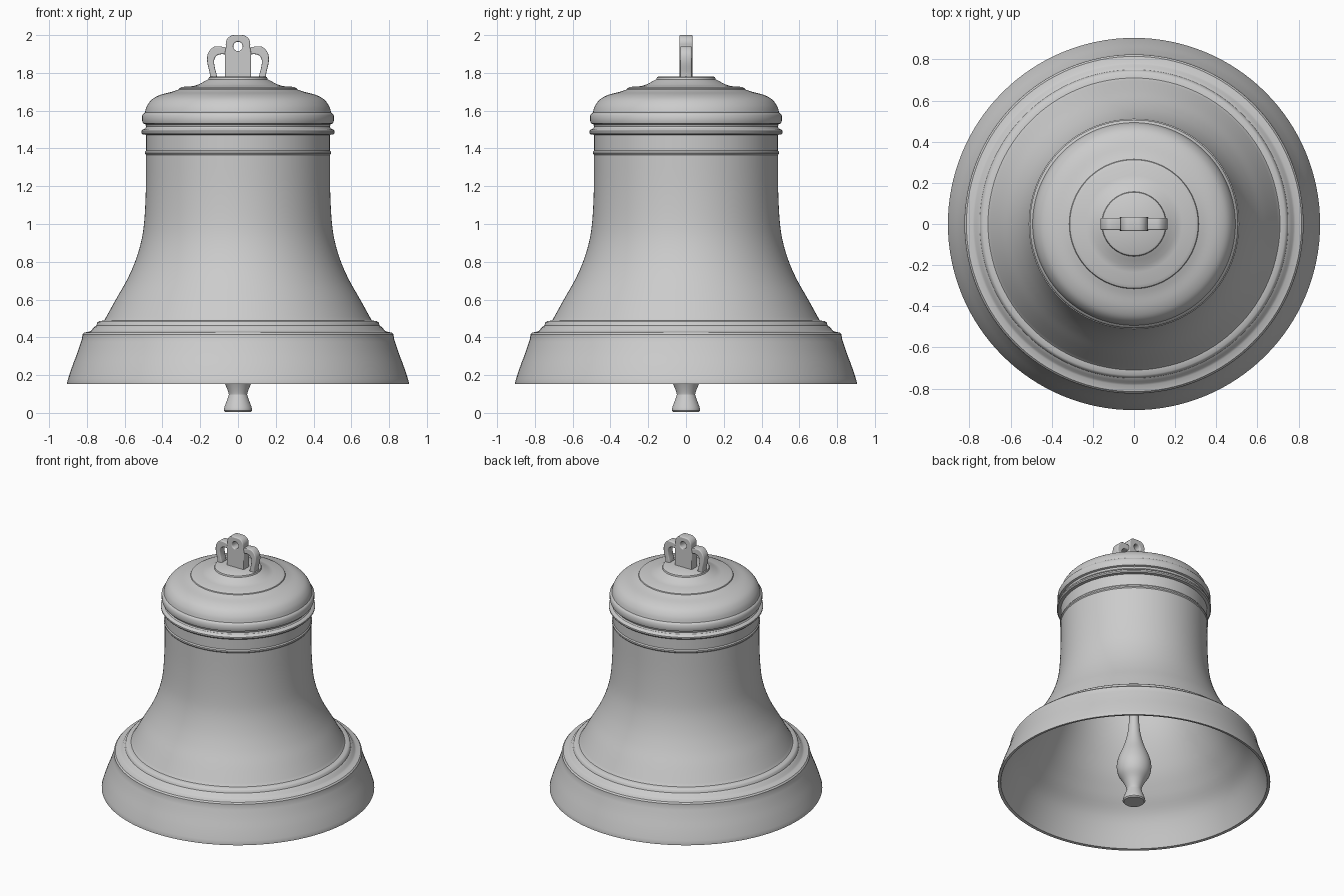
import bpy, math

if "Cube" in bpy.data.objects:
    bpy.data.objects.remove(bpy.data.objects["Cube"])

SEG = 128


def finish(ob, angle=35):
    bpy.ops.object.select_all(action='DESELECT')
    ob.select_set(True)
    bpy.context.view_layer.objects.active = ob
    bpy.ops.object.shade_smooth_by_angle(angle=math.radians(angle))


def spline(pts, n=5):
    """Catmull-Rom curve through (radius, z) points."""
    out = []
    p = [pts[0]] + pts + [pts[-1]]
    for a, b, c, d in zip(p, p[1:], p[2:], p[3:]):
        for k in range(n):
            t = k / n
            out.append(tuple(0.5 * (2 * b[i] + (c[i] - a[i]) * t
                       + (2 * a[i] - 5 * b[i] + 4 * c[i] - d[i]) * t * t
                       + (3 * b[i] - a[i] - 3 * c[i] + d[i]) * t ** 3) for i in (0, 1)))
    return out + [pts[-1]]


def lathe(name, prof):
    """Revolve an open profile; its ends sit on the axis."""
    verts, rings, faces = [], [], []
    for r, z in prof:
        if r < 1e-4:
            rings.append([len(verts)] * SEG)
            verts.append((0, 0, z))
        else:
            rings.append(list(range(len(verts), len(verts) + SEG)))
            verts += [(r * math.cos(i * math.tau / SEG), r * math.sin(i * math.tau / SEG), z)
                      for i in range(SEG)]
    for lo, hi in zip(rings, rings[1:]):
        for i in range(SEG):
            j = (i + 1) % SEG
            faces.append(tuple(dict.fromkeys((lo[i], lo[j], hi[j], hi[i]))))
    me = bpy.data.meshes.new(name)
    me.from_pydata(verts, [], faces)
    ob = bpy.data.objects.new(name, me)
    bpy.context.collection.objects.link(ob)
    finish(ob)
    return ob


def plate(name, outlines, half_y):
    """Flat XZ plate from closed outlines (inner ones become holes)."""
    cu = bpy.data.curves.new(name, 'CURVE')
    cu.dimensions = '2D'
    cu.fill_mode = 'BOTH'
    cu.extrude = half_y - 0.006
    cu.bevel_depth = 0.006
    cu.bevel_resolution = 2
    cu.offset = -0.006
    for pts in outlines:
        s = cu.splines.new('POLY')
        s.points.add(len(pts) - 1)
        for q, (x, z) in zip(s.points, pts):
            q.co = (x, z, 0, 1)
        s.use_cyclic_u = True
    ob = bpy.data.objects.new(name, cu)
    ob.rotation_euler.x = math.pi / 2
    bpy.context.collection.objects.link(ob)
    bpy.ops.object.select_all(action='DESELECT')
    ob.select_set(True)
    bpy.context.view_layer.objects.active = ob
    bpy.ops.object.convert(target='MESH')
    finish(bpy.context.object)


# Bell shell: inner wall, lip, waist, rings, shoulder and cap
inner = spline([(0.30, 1.65), (0.41, 1.61), (0.445, 1.50), (0.45, 1.25), (0.46, 1.0), (0.505, 0.8),
                (0.60, 0.60), (0.70, 0.46), (0.80, 0.34), (0.885, 0.155)])
lip = spline([(0.897, 0.153), (0.905, 0.16), (0.88, 0.24), (0.85, 0.32), (0.825, 0.395)], 3)
steps = [(0.824, 0.415), (0.815, 0.425), (0.785, 0.431), (0.775, 0.437), (0.765, 0.452),
         (0.75, 0.462), (0.745, 0.478), (0.735, 0.486), (0.71, 0.489)]
waist = spline([(0.705, 0.495), (0.647, 0.60), (0.59, 0.70), (0.545, 0.80), (0.512, 0.91),
                (0.496, 1.02), (0.488, 1.18), (0.487, 1.365)])
rings = [(0.492, 1.372), (0.492, 1.382), (0.486, 1.39), (0.486, 1.472), (0.506, 1.474),
         (0.512, 1.482), (0.512, 1.492), (0.504, 1.50), (0.492, 1.505), (0.486, 1.515),
         (0.49, 1.528), (0.503, 1.532), (0.507, 1.545), (0.507, 1.575), (0.50, 1.585)]
shoulder = spline([(0.493, 1.59), (0.482, 1.625), (0.455, 1.66), (0.41, 1.684),
                   (0.35, 1.70), (0.315, 1.712)], 4)
cap = [(0.312, 1.718), (0.295, 1.726), (0.235, 1.73), (0.205, 1.74), (0.175, 1.757), (0.157, 1.766),
       (0.154, 1.776), (0.146, 1.781), (0.0, 1.781)]
lathe("bell_shell", [(0.0, 1.67)] + inner + lip + steps + waist + rings + shoulder + cap)

# Clapper
lathe("clapper", [(0.0, 0.004), (0.068, 0.004)] + spline([
    (0.075, 0.012), (0.072, 0.03), (0.052, 0.085), (0.05, 0.105), (0.07, 0.155), (0.105, 0.215),
    (0.115, 0.28), (0.10, 0.35), (0.065, 0.44), (0.043, 0.53), (0.032, 0.65), (0.028, 0.80)])
    + [(0.028, 1.675), (0.0, 1.675)])


# Hanging crown: central pierced plate
def arc(cx, cz, r, a0, a1, n=10):
    return [(cx + r * math.cos(math.radians(a0 + (a1 - a0) * k / n)),
             cz + r * math.sin(math.radians(a0 + (a1 - a0) * k / n))) for k in range(n + 1)]


half = [(0.07, 1.77), (0.07, 1.90)] + arc(0.02, 1.955, 0.045, -15, 90)
plate("crown_plate", [half + [(-x, z) for x, z in reversed(half)],
                      arc(0, 1.94, 0.025, 0, 345, 23)], 0.034)

# Side loops of the crown
for side, label in ((1, "right"), (-1, "left")):
    outer = spline([(0.148, 1.77), (0.15, 1.80), (0.163, 1.86), (0.158, 1.905),
                    (0.13, 1.937), (0.095, 1.94), (0.055, 1.932)])
    hollow = spline([(0.055, 1.895), (0.085, 1.899), (0.112, 1.892), (0.126, 1.868),
                     (0.123, 1.83), (0.113, 1.79), (0.113, 1.77)])
    plate("crown_loop_" + label, [[(side * x, z) for x, z in outer + hollow]], 0.029)
